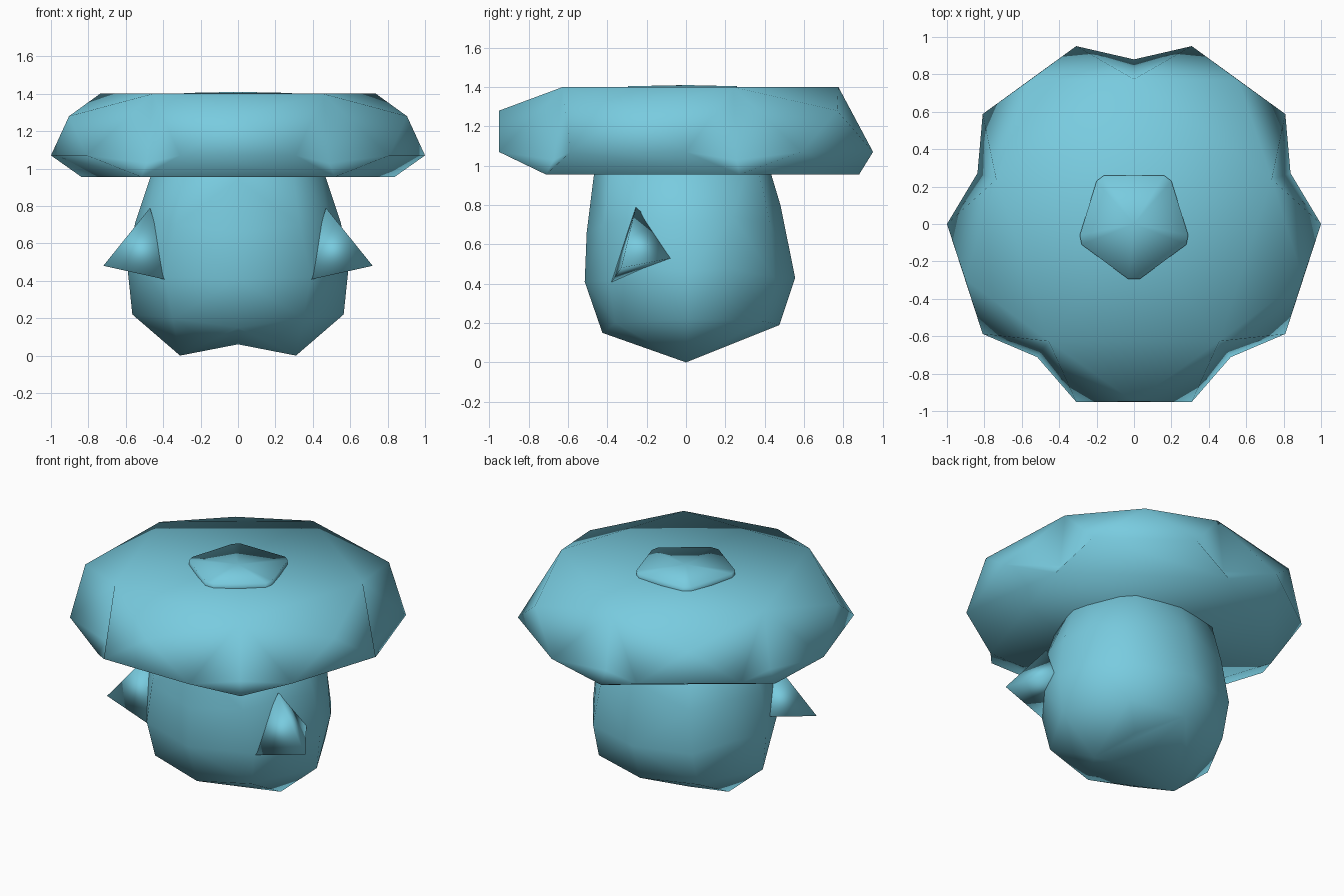
import bpy, bmesh, math
from mathutils import Vector

if "Cube" in bpy.data.objects:
    bpy.data.objects.remove(bpy.data.objects["Cube"])

teal = bpy.data.materials.new("soft_teal")
teal.diffuse_color = (0.19, 0.60, 0.74, 1)
teal.use_nodes = True
teal.node_tree.nodes["Principled BSDF"].inputs["Base Color"].default_value = teal.diffuse_color


def finish(bm, name):
    bmesh.ops.recalc_face_normals(bm, faces=bm.faces[:])
    for f in bm.faces:
        f.smooth = True
    me = bpy.data.meshes.new(name)
    bm.to_mesh(me)
    bm.free()
    me.materials.append(teal)
    ob = bpy.data.objects.new(name, me)
    bpy.context.collection.objects.link(ob)
    return ob


def polar(r, deg, z):
    a = math.radians(deg)
    return (r * math.cos(a), r * math.sin(a), z)


# Cap: slightly dished plateau, five ridge peaks, ten rim points with five notches
bm = bmesh.new()
top, under, notch, peak, rim_a, rim_b = [], [], [], [], [], []
for k in range(5):
    a = 90 + 72 * k
    top.append(bm.verts.new(polar(0.775, a, 1.40)))
    under.append(bm.verts.new(polar(0.88, a, 0.955)))
    notch.append(bm.verts.new(polar(0.83, a, 1.03)))
    peak.append(bm.verts.new(polar(0.95, a + 36, 1.28)))
    rim_a.append(bm.verts.new(polar(1.0, a - 18, 1.07)))
    rim_b.append(bm.verts.new(polar(1.0, a + 18, 1.07)))
dish = bm.verts.new((0, 0, 1.355))
bm.faces.new(under[::-1])
for k in range(5):
    n = (k + 1) % 5
    bm.faces.new((top[k], top[n], dish))
    bm.faces.new((top[k], peak[k], top[n]))
    bm.faces.new((top[k], rim_b[k], peak[k]))
    bm.faces.new((top[n], peak[k], rim_a[n]))
    bm.faces.new((peak[k], rim_b[k], rim_a[n]))
    bm.faces.new((rim_b[k], under[k], under[n], rim_a[n]))
    for rim in (rim_a[k], rim_b[k]):
        bm.faces.new((top[k], rim, notch[k]))
        bm.faces.new((notch[k], rim, under[k]))
finish(bm, "cap")

# Body: faceted stout stem, mirrored in x, with a creased underside
shape = [
    (0.31, 0, 0.0), (0.20, 0.25, 0.10), (0.20, -0.25, 0.10),
    (0, 0.475, 0.19), (0, -0.425, 0.15), (0.565, 0.01, 0.22),
    (0.35, -0.36, 0.20), (0.36, 0.39, 0.21),
    (0.39, -0.39, 0.42), (0.36, 0.45, 0.43), (0, 0.555, 0.43), (0, -0.515, 0.41),
    (0.59, 0.01, 0.46), (0.52, 0.22, 0.48), (0.51, -0.22, 0.48),
    (0.55, 0, 0.71), (0.48, 0.24, 0.74), (0.48, -0.24, 0.74),
    (0.33, -0.42, 0.70), (0.32, 0.43, 0.70),
    (0, -0.505, 0.66), (0, 0.48, 0.80), (0, -0.47, 0.94),
    (0.42, 0, 1.10), (0.28, 0.34, 1.10), (0.28, -0.36, 1.10),
    (0, 0.39, 1.10), (0, -0.44, 1.10),
]
bm = bmesh.new()
for x, y, z in shape:
    for sx in ((1, -1) if x else (1,)):
        bm.verts.new((x * sx, y, z))
hull = bmesh.ops.convex_hull(bm, input=bm.verts[:])
loose = [v for v in bm.verts if not v.link_faces]
bmesh.ops.delete(bm, geom=loose, context='VERTS')
keel = [e for e in bm.edges if all(v.co.z < 0.01 for v in e.verts)]
bmesh.ops.subdivide_edges(bm, edges=keel, cuts=1)
for v in bm.verts:
    if abs(v.co.x) < 0.01 and v.co.z < 0.01:
        v.co.z = 0.06
bmesh.ops.triangulate(bm, faces=bm.faces[:])
finish(bm, "body")

# Side spikes: three-sided points set into the body
for sx, name in ((1, "right_spike"), (-1, "left_spike")):
    tip = Vector((0.72, -0.33, 0.48))
    bm = bmesh.new()
    v = [bm.verts.new((p.x * sx, p.y, p.z)) for p in (
        tip, Vector((0.47, -0.255, 0.79)), Vector((0.50, 0.0, 0.545)),
        Vector((0.36, -0.385, 0.40)))]
    for a, b, c in ((0, 1, 2), (0, 2, 3), (0, 3, 1), (1, 3, 2)):
        bm.faces.new((v[a], v[b], v[c]))
    finish(bm, name)

# Button: thin five-sided plate standing in the dished cap
half = [(0.03, -0.295), (0.28, -0.11), (0.29, -0.06), (0.20, 0.23), (0.16, 0.26)]
loop = half + [(-x, y) for x, y in reversed(half)]
bm = bmesh.new()
low = [bm.verts.new((x, y, 1.34)) for x, y in loop]
high = [bm.verts.new((x, y, 1.404)) for x, y in loop]
mid = bm.verts.new((0, 0, 1.41))
bm.faces.new(low[::-1])
for i in range(len(loop)):
    j = (i + 1) % len(loop)
    bm.faces.new((low[i], low[j], high[j], high[i]))
    bm.faces.new((high[i], high[j], mid))
finish(bm, "top_button")
